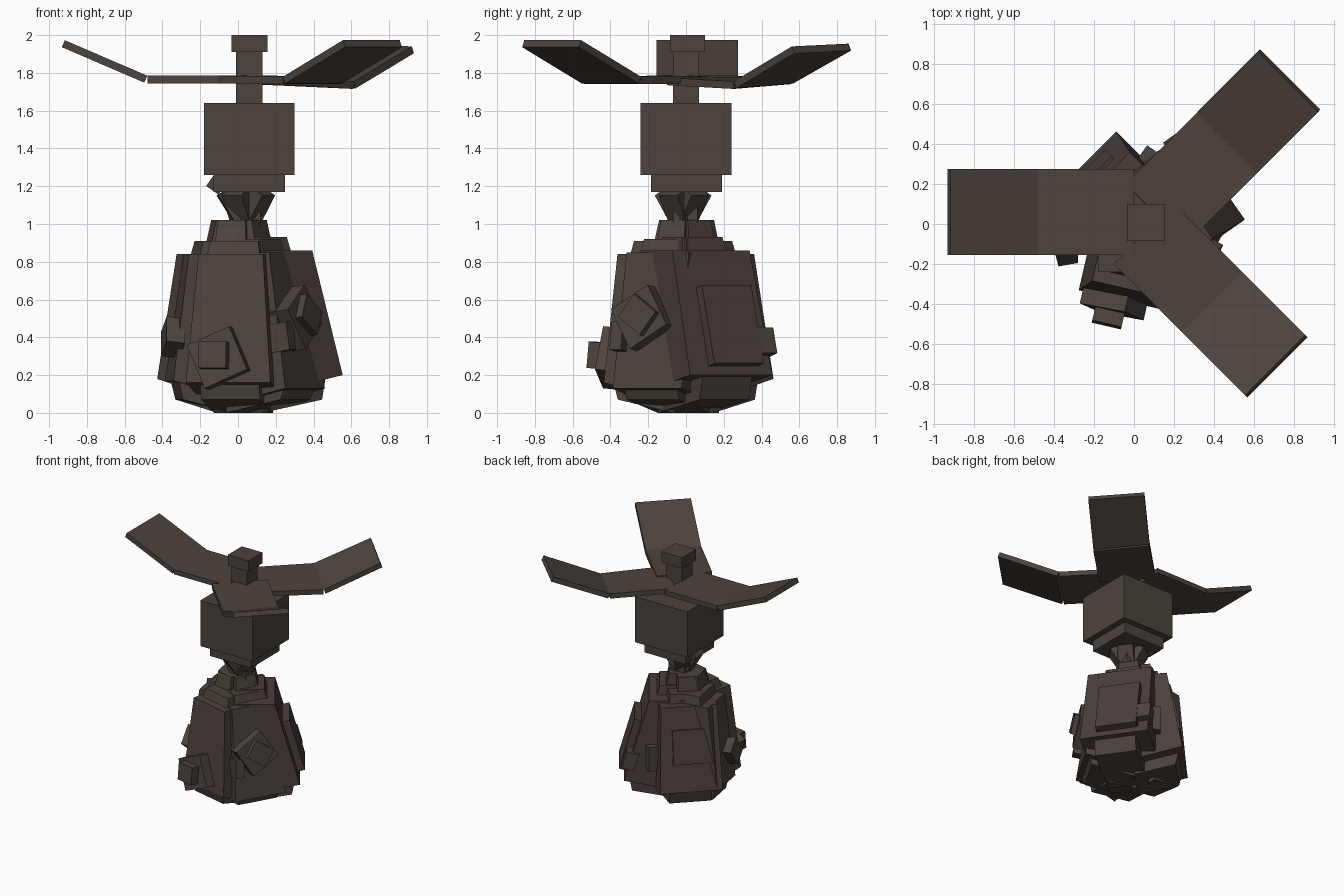
import bpy, math
from mathutils import Vector, Matrix

if "Cube" in bpy.data.objects:
    bpy.data.objects.remove(bpy.data.objects["Cube"])


def material(name, rgb):
    m = bpy.data.materials.new(name)
    m.diffuse_color = (*rgb, 1)
    m.use_nodes = True
    m.node_tree.nodes["Principled BSDF"].inputs["Base Color"].default_value = m.diffuse_color
    return m


BROWN = material("dark brown", (0.074, 0.057, 0.046))
RED = material("reddish brown", (0.068, 0.049, 0.043))
FACES = [(3, 2, 1, 0), (4, 5, 6, 7), (0, 1, 5, 4), (1, 2, 6, 5), (2, 3, 7, 6), (3, 0, 4, 7)]


def hexa(name, low, high, mat=BROWN):
    """Six-sided solid from a lower and an upper quad, both counter-clockwise."""
    me = bpy.data.meshes.new(name)
    me.from_pydata([tuple(p) for p in low + high], [], FACES)
    me.materials.append(mat)
    ob = bpy.data.objects.new(name, me)
    bpy.context.collection.objects.link(ob)
    return ob


def rect(x0, x1, y0, y1, z):
    return [Vector(p) for p in ((x0, y0, z), (x1, y0, z), (x1, y1, z), (x0, y1, z))]


def box(name, x, y, z, mat=BROWN):
    return hexa(name, rect(*x, *y, z[0]), rect(*x, *y, z[1]), mat)


def turned_box(name, centre, size, matrix, mat=BROWN):
    a, b, c = (s / 2 for s in size)
    ob = box(name, (-a, a), (-b, b), (-c, c), mat)
    ob.matrix_world = Matrix.Translation(centre) @ matrix.to_4x4()
    return ob


def blade(name, origin, angle, half, stations):
    """Folded blade; stations are (distance, z right edge, z left edge) of the top."""
    rot = Matrix.Rotation(math.radians(angle), 3, 'Z')
    for i in range(len(stations) - 1):
        (d0, r0, l0), (d1, r1, l1) = stations[i:i + 2]
        top = [Vector((d0, -half, r0)), Vector((d1, -half, r1)),
               Vector((d1, half, l1)), Vector((d0, half, l0))]
        top = [rot @ p + Vector(origin) for p in top]
        # thickness is square to the blade, so the outer panel leans outward
        n = (top[1] - top[0]).cross(top[3] - top[0]).normalized()
        hexa(f"{name}_{i + 1}", [p - n * 0.04 for p in top], top)


# Head, chin, stem and cap
box("head", (-0.18, 0.30), (-0.24, 0.24), (1.26, 1.64))
box("chin", (-0.13, 0.25), (-0.185, 0.19), (1.17, 1.26))
box("stem", (-0.01, 0.13), (-0.07, 0.07), (1.64, 1.91))
box("cap", (-0.035, 0.155), (-0.085, 0.10), (1.91, 2.0))

# Three folded blades
blade("left_blade", (0, 0.06, 0), 180, 0.215,
      [(0.0, 1.785, 1.785), (0.48, 1.785, 1.785), (0.917, 1.973, 1.973)])
blade("back_right_blade", (0.06, 0, 0), 45, 0.213,
      [(0.07, 1.775, 1.785), (0.57, 1.755, 1.78), (1.005, 1.94, 1.955)])
blade("front_right_blade", (0, 0, 0), -45, 0.213,
      [(0.07, 1.785, 1.785), (0.55, 1.78, 1.78), (0.998, 1.973, 1.973)])

# Neck made of crossing tilted blocks
box("neck_core", (-0.03, 0.12), (-0.07, 0.06), (0.95, 1.17))
for i, az in enumerate((-120, -35, 40, 120, 185)):
    a = math.radians(az)
    m = Matrix.Rotation(a, 3, 'Z') @ Matrix.Rotation(math.radians(32), 3, 'Y')
    turned_box(f"neck_block_{i + 1}",
               (0.04 + 0.07 * math.cos(a), -0.015 + 0.06 * math.sin(a), 1.10),
               (0.08, 0.12, 0.17), m)
turned_box("neck_spur", (-0.11, 0.05, 1.215), (0.08, 0.12, 0.09),
           Matrix.Rotation(math.radians(35), 3, 'Y'))

# Body slabs: azimuth, centre offset, half width top/bottom,
# radius top/bottom, height top/bottom, material
SLABS = {
    "front": (-103, 0.035, 0.175, 0.23, 0.324, 0.385, 0.84, 0.16, BROWN),
    "front_right": (-30, 0.0, 0.19, 0.21, 0.30, 0.41, 0.85, 0.13, BROWN),
    "right": (35, -0.035, 0.25, 0.265, 0.28, 0.467, 0.86, 0.20, RED),
    "back_left": (135, -0.025, 0.215, 0.24, 0.27, 0.39, 0.84, 0.18, RED),
    "left": (190, -0.06, 0.15, 0.16, 0.28, 0.365, 0.84, 0.17, BROWN),
}


def frame(az):
    return Matrix.Rotation(math.radians(az), 3, 'Z')


def spin(az, pts):
    return [frame(az) @ p for p in pts]


def on_slab(part, mat, name, t, z, size, roll=0, lift=0.0):
    """Block lying on a slab's sloped face; size is depth, width, height."""
    az, c, ht, hb, rt, rb, zt, zb, _ = SLABS[part]
    r = rb + (rt - rb) * (z - zb) / (zt - zb)
    tilt = math.atan2(rb - rt, zt - zb)
    m = frame(az) @ Matrix.Rotation(-tilt, 3, 'Y') @ Matrix.Rotation(math.radians(roll), 3, 'X')
    turned_box(name, frame(az) @ Vector((r + lift, t, z)), size, m, mat)


for part, (az, c, ht, hb, rt, rb, zt, zb, mat) in SLABS.items():
    # main sloped slab, its underside dropping toward the middle
    low = rect(0.02, rb, c - hb, c + hb, zb)
    low[0].z = low[3].z = zb - 0.09
    high = rect(0.0, rt, c - ht, c + ht, zt)
    hexa(part + "_slab", spin(az, low), spin(az, high), mat)
    # foot below, shoulder and collar above
    w = min(0.16, hb - 0.04)
    foot = rect(0.02, rb - 0.06, c - w, c + w, 0.07)
    foot[0].z = foot[3].z = 0.0
    hexa(part + "_foot", spin(az, foot),
         spin(az, rect(0.02, rb - 0.035, c - w, c + w, zb)), mat)
    hexa(part + "_shoulder", spin(az, rect(0.0, rt - 0.05, c - 0.15, c + 0.15, zt - 0.05)),
         spin(az, rect(0.0, rt - 0.08, c - 0.13, c + 0.13, zt + 0.07)), mat)
    hexa(part + "_collar", spin(az, rect(0.0, 0.16, -0.09, 0.08, 0.88)),
         spin(az, rect(0.0, 0.13, -0.08, 0.07, 1.02)), mat)

# Blocks and plates fixed to the slabs
on_slab("front", BROWN, "front_plate", -0.01, 0.29, (0.10, 0.25, 0.25), 24, 0.03)
on_slab("front", BROWN, "front_knob", -0.02, 0.30, (0.18, 0.15, 0.14), 0, 0.06)
on_slab("front_right", BROWN, "side_plate", -0.04, 0.50, (0.12, 0.25, 0.25), 32, 0.02)
on_slab("front_right", BROWN, "side_knob", -0.03, 0.51, (0.16, 0.15, 0.17), 55, 0.04)
on_slab("front_right", BROWN, "side_peg", -0.18, 0.40, (0.12, 0.07, 0.15))
on_slab("right", RED, "right_plate", -0.01, 0.46, (0.08, 0.32, 0.43), 0, 0.015)
on_slab("right", BROWN, "right_peg", 0.20, 0.37, (0.10, 0.10, 0.14))
on_slab("back_left", RED, "back_plate", -0.01, 0.53, (0.03, 0.30, 0.27))
on_slab("left", BROWN, "left_plate", 0.04, 0.40, (0.10, 0.14, 0.16), 35, 0.02)
turned_box("back_peg", (0.075, 0.32, 0.40), (0.11, 0.10, 0.20), frame(55))
